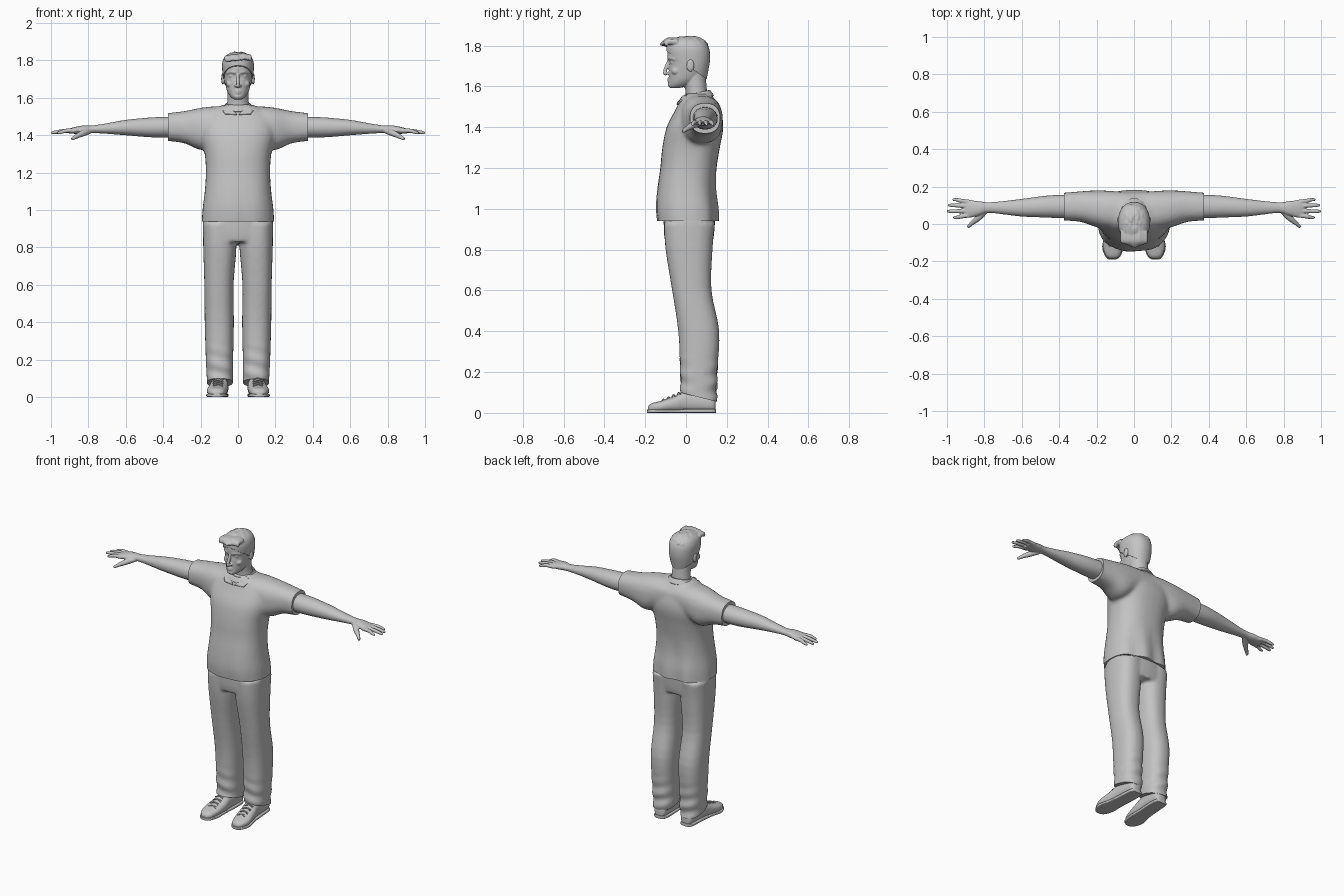
import bpy, bmesh, math, random
from mathutils import Vector, Matrix

cube = bpy.data.objects.get("Cube")
if cube:
    bpy.data.objects.remove(cube, do_unlink=True)
random.seed(4)

grey = bpy.data.materials.new("plain grey")
grey.use_nodes = True
grey.diffuse_color = (0.55, 0.55, 0.55, 1)
grey.node_tree.nodes["Principled BSDF"].inputs["Base Color"].default_value = grey.diffuse_color


def smooth_rows(rows, steps=4):
    """Catmull-Rom interpolation between the given rows."""
    out = []
    last = len(rows) - 1
    for i in range(last):
        a, b, c, d = (rows[max(0, min(last, i + k))] for k in (-1, 0, 1, 2))
        for s in range(steps):
            t = s / steps
            out.append([q + t / 2 * (r - p + t * (2 * p - 5 * q + 4 * r - u + t * (3 * (q - r) + u - p)))
                        for p, q, r, u in zip(a, b, c, d)])
    return out + [list(rows[-1])]


def skin(bm, rings):
    """Join rings of points into a closed tube."""
    loops = [[bm.verts.new(p) for p in ring] for ring in rings]
    n = len(loops[0])
    for a, b in zip(loops, loops[1:]):
        for i in range(n):
            j = (i + 1) % n
            bm.faces.new((a[i], a[j], b[j], b[i]))
    bm.faces.new(loops[0][::-1])
    bm.faces.new(loops[-1])


def loft(bm, axis, rows, mirror=False, power=2.4, n=32):
    """Rows are position, then low and high bounds of the two other axes.
    A row of four values has a half width in place of the first bounds."""
    rows = [(r[0], -r[1], *r[1:]) if len(r) == 4 else r for r in rows]
    for side in ((1, -1) if mirror else (1,)):
        rings = []
        for t, a0, a1, b0, b1 in smooth_rows(rows):
            ring = []
            for i in range(n):
                c, s = math.cos(math.tau * i / n), math.sin(math.tau * i / n)
                u = (a0 + a1 + (a1 - a0) * math.copysign(abs(c) ** (2 / power), c)) / 2
                v = (b0 + b1 + (b1 - b0) * math.copysign(abs(s) ** (2 / power), s)) / 2
                p = {"x": (t, u, v), "y": (u, t, v), "z": (u, v, t)}[axis]
                ring.append((side * p[0], p[1], p[2]))
            rings.append(ring)
        skin(bm, rings)


def tube(bm, points, mirror=False, n=10):
    """Rounded tube through points of x, y, z and radius."""
    path = smooth_rows(points)
    for side in ((1, -1) if mirror else (1,)):
        centres = [Vector((side * p[0], p[1], p[2])) for p in path]
        rings = []
        for i, c in enumerate(centres):
            way = centres[min(i + 1, len(path) - 1)] - centres[max(i - 1, 0)]
            turn = way.to_track_quat("Z", "Y")
            rings.append([c + turn @ (Matrix.Rotation(math.tau * k / n, 3, "Z") @ Vector((path[i][3], 0, 0)))
                          for k in range(n)])
        skin(bm, rings)


def ball(bm, centre, size, mirror=False):
    for side in ((1, -1) if mirror else (1,)):
        place = Matrix.Translation((side * centre[0], centre[1], centre[2]))
        bmesh.ops.create_uvsphere(bm, u_segments=16, v_segments=10, radius=1,
                                  matrix=place @ Matrix.Diagonal((*size, 1)))


def finish(bm, name, voxel=0, cuts=(), folds=None, blur=4):
    """Make the object; optionally fuse its volumes and trim with planes."""
    bmesh.ops.recalc_face_normals(bm, faces=bm.faces[:])
    mesh = bpy.data.meshes.new(name)
    bm.to_mesh(mesh)
    bm.free()
    obj = bpy.data.objects.new(name, mesh)
    bpy.context.collection.objects.link(obj)
    if voxel:
        fuse = obj.modifiers.new("fuse", "REMESH")
        fuse.mode = "VOXEL"
        fuse.voxel_size = voxel
        soft = obj.modifiers.new("soften", "SMOOTH")
        soft.iterations = blur
        bpy.context.view_layer.update()
        graph = bpy.context.evaluated_depsgraph_get()
        mesh = bpy.data.meshes.new_from_object(obj.evaluated_get(graph))
        obj.modifiers.clear()
        obj.data = mesh
        bm = bmesh.new()
        bm.from_mesh(mesh)
        if folds:
            for v in bm.verts:
                v.co.y += folds(v.co)
        for point, normal in cuts:
            cut = bmesh.ops.bisect_plane(bm, geom=bm.verts[:] + bm.edges[:] + bm.faces[:],
                                         plane_co=point, plane_no=normal, clear_inner=True)
            edges = [g for g in cut["geom_cut"] if isinstance(g, bmesh.types.BMEdge)]
            bmesh.ops.holes_fill(bm, edges=edges)
        bm.to_mesh(mesh)
        bm.free()
    mesh.materials.clear()
    mesh.materials.append(grey)
    mesh.polygons.foreach_set("use_smooth", [True] * len(mesh.polygons))
    mesh.set_sharp_from_angle(angle=math.radians(50))
    return obj


# Shirt: torso and shoulders with short sleeves, trimmed at hem and cuffs
bm = bmesh.new()
loft(bm, "z", [(.9, .195, -.135, .158), (1, .19, -.147, .156), (1.1, .178, -.14, .146),
               (1.2, .172, -.126, .15), (1.3, .178, -.116, .166), (1.4, .2, -.095, .183),
               (1.48, .195, -.055, .17), (1.54, .13, -.025, .14), (1.565, .07, 0, .11)])
loft(bm, "x", [(0, -.02, .17, 1.38, 1.55), (.1, -.03, .175, 1.36, 1.555), (.19, -.02, .18, 1.32, 1.548),
               (.28, .01, .175, 1.355, 1.53), (.36, .018, .168, 1.368, 1.52),
               (.42, .02, .166, 1.37, 1.51)], mirror=True)


def shirt_folds(co):
    fade = max(0, min(1, (1.2 - co.z) * 4))
    return .007 * fade * math.sin(co.x * 45) * (1 if co.y > 0 else .3)


shirt = finish(bm, "shirt", .011, [((0, 0, .94), (0, 0, 1)), ((.375, 0, 0), (-1, 0, 0)),
                                   ((-.375, 0, 0), (1, 0, 0))], shirt_folds)

# Collar band, tilted down to the front
bm = bmesh.new()
rings = []
for grow, drop in ((0, .02), (0, 0), (.006, 0), (.025, .026), (.018, .032)):
    rings.append([((.06 + grow) * math.cos(a), .05 + (.062 + grow) * math.sin(a),
                   1.568 + .014 * math.sin(a) - drop) for a in (math.tau * i / 32 for i in range(32))])
skin(bm, rings)
finish(bm, "collar_band")

# Collar flaps lying on the chest
for side, label in ((1, "left"), (-1, "right")):
    bm = bmesh.new()
    a, b, c, d = (Vector((side * x, y, z)) for x, y, z in
                  ((.055, 0, 1.565), (.09, 0, 1.54), (.07, -.05, 1.518), (.005, -.045, 1.51)))
    grid = [[bm.verts.new(a.lerp(b, u / 4).lerp(d.lerp(c, u / 4), v / 4)) for u in range(5)] for v in range(5)]
    for v in range(4):
        for u in range(4):
            bm.faces.new((grid[v][u], grid[v][u + 1], grid[v + 1][u + 1], grid[v + 1][u]))
    flap = finish(bm, label + "_collar_flap")
    wrap = flap.modifiers.new("lie on shirt", "SHRINKWRAP")
    wrap.target = shirt
    wrap.offset = .007
    flap.modifiers.new("thickness", "SOLIDIFY").thickness = .006

# Trousers: hips and two legs, cuffs cut lower at the heel
bm = bmesh.new()
loft(bm, "z", [(.83, .183, -.1, .13), (.88, .188, -.108, .138), (.98, .185, -.11, .145)])
loft(bm, "z", [(.93, .01, .188, -.108, .142), (.8, .008, .186, -.1, .13), (.6, .024, .18, -.068, .125),
               (.4, .022, .178, -.038, .163), (.2, .026, .172, -.028, .153),
               (.1, .026, .167, -.026, .15), (.02, .03, .165, -.025, .148)], mirror=True)
finish(bm, "trousers", .01, [((0, .15, .055), (0, .25, 1))],
       lambda co: .005 * math.sin(co.z * 75 + co.x * 20) * max(0, min(1, (.3 - co.z) * 6)))

# Shoes, soles and laces
bm = bmesh.new()
loft(bm, "y", [(-.186, .098, .13, .006, .03), (-.17, .076, .15, .004, .046), (-.12, .06, .166, .004, .06),
               (-.05, .052, .156, .004, .085), (0, .052, .146, .004, .108), (.08, .052, .14, .004, .1),
               (.13, .056, .135, .004, .09), (.145, .07, .12, .008, .07)], mirror=True)
finish(bm, "shoes")
bm = bmesh.new()
loft(bm, "y", [(-.19, .095, .135, 0, .016), (-.172, .072, .154, 0, .018), (-.12, .056, .17, 0, .018),
               (-.04, .056, .152, 0, .018), (.08, .05, .142, 0, .02), (.135, .056, .136, 0, .02),
               (.148, .075, .118, 0, .02)], mirror=True, power=5)
finish(bm, "soles")
bm = bmesh.new()
for i in range(4):
    y, z = -.11 + .025 * i, .063 + .011 * i
    for lean in (-.008, .008):
        tube(bm, [(.08, y - lean, z - .005, .003), (.106, y, z + .004, .003),
                  (.134, y + lean, z - .005, .003)], mirror=True, n=6)
finish(bm, "laces")

# Arms with hands
bm = bmesh.new()
loft(bm, "x", [(.3, .035, .155, 1.39, 1.5), (.4, .032, .155, 1.388, 1.498), (.48, .035, .15, 1.39, 1.494),
               (.6, .04, .134, 1.4, 1.482), (.7, .052, .122, 1.408, 1.464), (.78, .06, .116, 1.412, 1.452),
               (.83, .045, .122, 1.408, 1.452), (.88, .034, .127, 1.408, 1.442),
               (.905, .036, .126, 1.41, 1.434)], mirror=True, power=2.1)
for base, tip, reach in ((.047, .035, .962), (.07, .068, .995), (.095, .1, .99), (.117, .13, .965)):
    tube(bm, [(.87, base, 1.424, .012), (.92, (base + tip) / 2, 1.424, .0115),
              (reach - .015, tip, 1.416, .0095), (reach + .005, tip, 1.412, .006)], mirror=True)
tube(bm, [(.79, .075, 1.425, .016), (.83, .035, 1.41, .017), (.865, .005, 1.393, .012),
          (.888, -.016, 1.378, .008)], mirror=True)
finish(bm, "arms", .004, blur=2)

# Head: skull, neck, ears and face
bm = bmesh.new()
loft(bm, "z", [(1.592, .022, -.078, -.03), (1.606, .04, -.085, .02), (1.635, .058, -.084, .065),
               (1.68, .069, -.084, .095), (1.715, .075, -.081, .107), (1.745, .077, -.091, .11),
               (1.79, .074, -.086, .103), (1.82, .056, -.06, .08), (1.835, .03, -.03, .05)], power=2.2)
loft(bm, "z", [(1.5, .075, -.01, .12), (1.56, .06, -.002, .106), (1.61, .056, -.008, .1),
               (1.68, .056, -.02, .095)], power=2)
ball(bm, (.081, .022, 1.702), (.009, .019, .031), mirror=True)
ball(bm, (.033, -.064, 1.716), (.015, .012, .009), mirror=True)
ball(bm, (.042, -.05, 1.675), (.022, .022, .02), mirror=True)
ball(bm, (0, -.075, 1.608), (.022, .014, .014))
tube(bm, [(.012, -.086, 1.734, .007), (.034, -.077, 1.739, .008), (.058, -.056, 1.732, .006)], mirror=True)
tube(bm, [(0, -.082, 1.735, .007), (0, -.094, 1.7, .009), (0, -.105, 1.669, .01), (0, -.094, 1.658, .009)])
ball(bm, (.012, -.09, 1.664), (.008, .01, .007), mirror=True)
for z in (1.636, 1.626):
    tube(bm, [(-.026, -.072, z, .003), (0, -.086, z, .006), (.026, -.072, z, .003)])
finish(bm, "head", .004, blur=2)

# Hair: cap trimmed along the hairline, with tufts swept forward
bm = bmesh.new()
loft(bm, "z", [(1.63, .06, -.05, .1), (1.68, .077, -.08, .11), (1.73, .083, -.09, .118),
               (1.78, .085, -.096, .115), (1.815, .074, -.088, .098), (1.834, .052, -.06, .07),
               (1.842, .025, -.03, .04)], power=2.2)
for i in range(9):
    x = (i - 4) * .015
    lift = random.uniform(-.004, .008) - abs(x) * .2
    tube(bm, [(x, -.04, 1.825 + lift, .014), (x, -.09, 1.824 + lift, .014),
              (x * 1.1 + .004, -.126 + abs(x) * .5, 1.806 + lift, .007)])
for i in range(45):
    a, r = random.uniform(0, math.tau), random.uniform(.2, 1)
    x, y = .066 * r * math.cos(a), .015 + .08 * r * math.sin(a)
    z = 1.838 - .032 * r ** 3
    tube(bm, [(x, y + .015, z - .006, .009), (x * 1.06, y, z + .003, .008),
              (x * 1.1, y - .018, z + .004, .004)], n=6)
finish(bm, "hair", .005, [((0, .08, 1.65), (0, .7, 1))], blur=1)
